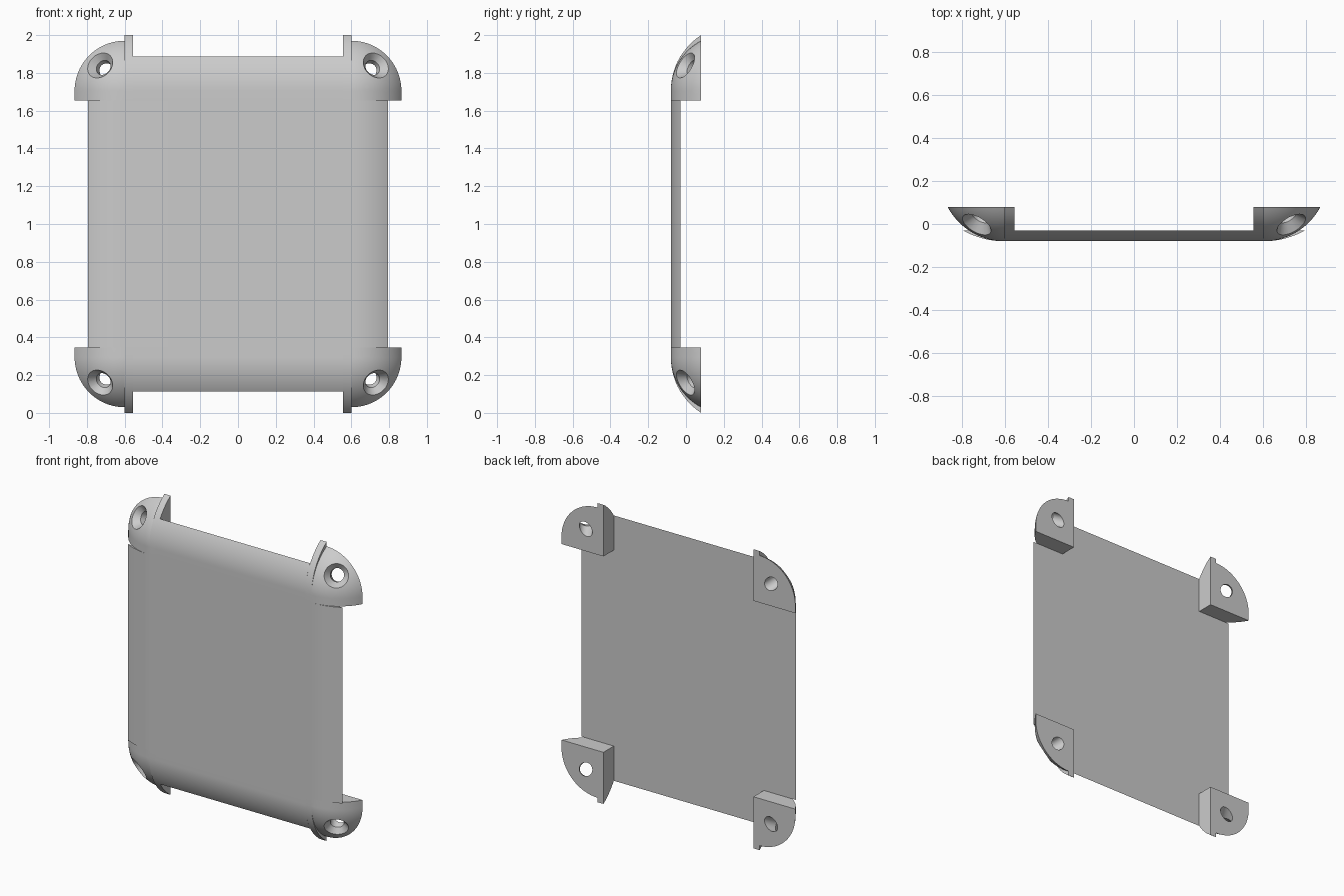
import bpy, bmesh, math
from mathutils import Vector

cube = bpy.data.objects.get("Cube")
if cube:
    bpy.data.objects.remove(cube, do_unlink=True)

grey = bpy.data.materials.new("plain grey")
grey.use_nodes = True
grey.diffuse_color = (0.6, 0.6, 0.6, 1)
grey.node_tree.nodes["Principled BSDF"].inputs["Base Color"].default_value = (0.6, 0.6, 0.6, 1)

FRONT, REAR, BACK = -0.08, -0.03, 0.08   # plate front, plate rear, corner rear
INNER, BASE = 0.555, 0.655               # inner walls of the corners (z about mid)
CX, CZ = 0.6, 0.705                      # where the rounding starts
MID = Vector((0, 0, 1))


def arc(run, back, steps=14):
    """Circular edge tangent to the front: (distance out, y) pairs."""
    depth = back - FRONT
    r = (run * run + depth * depth) / (2 * depth)
    end = math.asin(run / r)
    return [(r * math.sin(end * i / steps), FRONT + r * (1 - math.cos(end * i / steps)))
            for i in range(steps + 1)]


def finish(bm, name, smooth=True):
    bmesh.ops.remove_doubles(bm, verts=bm.verts, dist=1e-5)
    bmesh.ops.recalc_face_normals(bm, faces=bm.faces)
    mesh = bpy.data.meshes.new(name)
    bm.to_mesh(mesh)
    bm.free()
    mesh.materials.append(grey)
    ob = bpy.data.objects.new(name, mesh)
    bpy.context.collection.objects.link(ob)
    if smooth:
        shade(ob)
    return ob


def shade(ob):
    bpy.ops.object.select_all(action='DESELECT')
    ob.select_set(True)
    bpy.context.view_layer.objects.active = ob
    bpy.ops.object.shade_smooth_by_angle(angle=math.radians(30))


def loft(name, sections, smooth=True):
    """Solid through matching closed sections, capped at both ends."""
    bm = bmesh.new()
    rings = [[bm.verts.new(p) for p in s] for s in sections]
    n = len(rings[0])
    for a, b in zip(rings, rings[1:]):
        for i in range(n):
            j = (i + 1) % n
            bm.faces.new((a[i], a[j], b[j], b[i]))
    bm.faces.new(rings[0])
    bm.faces.new(rings[-1])
    return finish(bm, name, smooth)


def place(ob, sx, sz, name):
    """Mirrored copy of a part, moved up to standing height."""
    bm = bmesh.new()
    bm.from_mesh(ob.data)
    for v in bm.verts:
        v.co = Vector((v.co.x * sx, v.co.y, v.co.z * sz)) + MID
    return finish(bm, name)


# Main plate with rounded left and right edges
edge = [(CX + d, y) for d, y in arc(0.193, REAR)]
outline = edge + [(-x, y) for x, y in reversed(edge)]
loft("plate", [[(x, y, 1 + z) for x, y in outline] for z in (-BASE, BASE)])

# Rounded ends of the plate between the corners
rim = arc(0.182, REAR)
profile = [(REAR, BASE), (FRONT, BASE)] + [(y, CZ + d) for d, y in rim]
end = loft("end_master", [[(x, y, z) for y, z in profile] for x in (-INNER, INNER)])

# Narrow ridge at the inner side of each corner
rim = arc(0.295, BACK)
profile = [(BACK, BASE), (FRONT, BASE)] + [(y, CZ + d) for d, y in rim]
ridge = loft("ridge_master", [[(x, y, z) for y, z in profile] for x in (INNER, CX)])

# Corner block: quarter dome with a short straight skirt
dome = arc(0.265, BACK, 18)
stations = [(CZ, math.pi / 2 * (1 - i / 24)) for i in range(25)] + [(BASE, 0)]
sections = [[(CX, BACK, BASE), (CX, FRONT, BASE)] +
            [(CX + d * math.cos(a), y, z + d * math.sin(a)) for d, y in dome]
            for z, a in stations]
corner = loft("corner_master", sections, False)

# Countersunk screw hole, slanted through the dome
hole_front = Vector((0.735, -0.01, 0.848))
axis = Vector((0.05, -0.09, 0.045)).normalized()
side = axis.orthogonal().normalized()
other = axis.cross(side)
rings = [(0.03, 0.11), (-0.05, 0.042), (-0.3, 0.042)]
cutter = loft("cutter", [[hole_front + axis * t + (side * math.cos(k * math.tau / 40)
              + other * math.sin(k * math.tau / 40)) * r for k in range(40)]
              for t, r in rings], False)
cutter.hide_render = True
mod = corner.modifiers.new("hole", 'BOOLEAN')
mod.operation = 'DIFFERENCE'
mod.solver = 'EXACT'
mod.object = cutter
bpy.context.view_layer.objects.active = corner
bpy.ops.object.modifier_apply(modifier=mod.name)

# Mirror the parts to every side
for sz, vert in ((1, "top"), (-1, "bottom")):
    place(end, 1, sz, vert + "_plate_end")
    for sx, hand in ((1, "left"), (-1, "right")):
        place(ridge, sx, sz, f"{vert}_{hand}_ridge")
        place(corner, sx, sz, f"{vert}_{hand}_corner")

for ob in (end, ridge, corner, cutter):
    bpy.data.objects.remove(ob, do_unlink=True)
